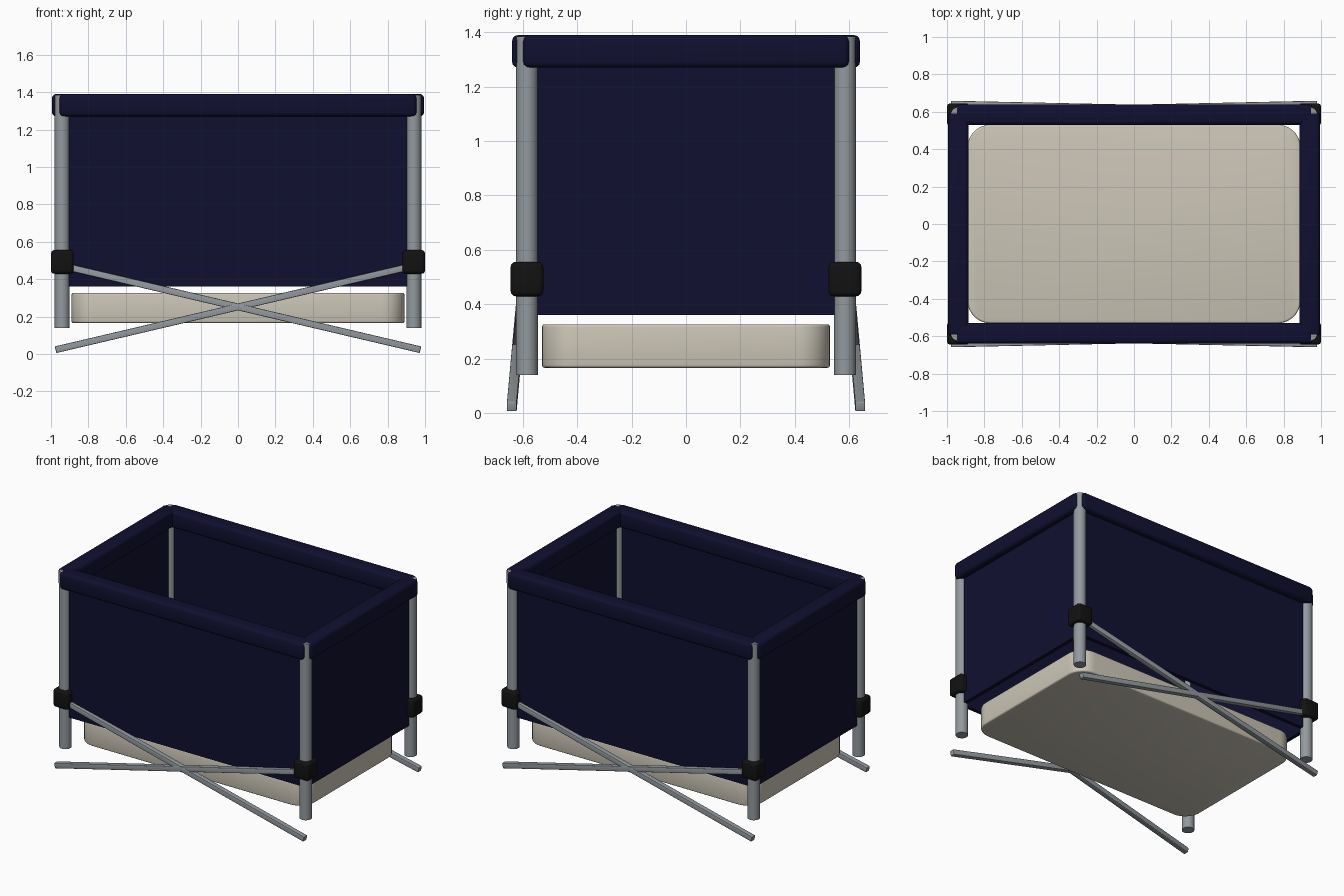
import bpy, bmesh, math
from mathutils import Vector

if "Cube" in bpy.data.objects:
    bpy.data.objects.remove(bpy.data.objects["Cube"], do_unlink=True)


def material(name, rgb):
    m = bpy.data.materials.new(name)
    m.use_nodes = True
    m.diffuse_color = (*rgb, 1)
    bsdf = next(n for n in m.node_tree.nodes if n.type == "BSDF_PRINCIPLED")
    bsdf.inputs["Base Color"].default_value = (*rgb, 1)
    bsdf.inputs["Roughness"].default_value = 0.7
    return m


NAVY = material("navy fabric", (0.005, 0.005, 0.03))
CREAM = material("cream mattress", (0.6, 0.56, 0.47))
STEEL = material("grey metal", (0.29, 0.32, 0.34))
BLACK = material("black plastic", (0.006, 0.006, 0.006))


def finish(bm, name, mat, location=(0, 0, 0)):
    mesh = bpy.data.meshes.new(name)
    bm.to_mesh(mesh)
    bm.free()
    mesh.materials.append(mat)
    ob = bpy.data.objects.new(name, mesh)
    ob.location = location
    bpy.context.collection.objects.link(ob)
    bpy.ops.object.select_all(action="DESELECT")
    ob.select_set(True)
    bpy.context.view_layer.objects.active = ob
    bpy.ops.object.shade_smooth_by_angle(angle=math.radians(35))
    return ob


def box(name, mat, centre, size, bevel=0.0, corner=0.0):
    """Box with optional rounded upright corners and softened edges."""
    bm = bmesh.new()
    bmesh.ops.create_cube(bm, size=1)
    bmesh.ops.scale(bm, vec=size, verts=bm.verts)
    if corner:
        upright = [e for e in bm.edges if abs(e.verts[0].co.z - e.verts[1].co.z) > 1e-4]
        bmesh.ops.bevel(bm, geom=upright, offset=corner, segments=8, profile=0.5, affect="EDGES")
    if bevel:
        edges = [e for e in bm.edges if e.calc_face_angle(0) > 1]
        bmesh.ops.bevel(bm, geom=edges, offset=bevel, segments=3, profile=0.5, affect="EDGES")
    return finish(bm, name, mat, centre)


def brace(name, start, end, width):
    """Slim square bar between two points."""
    a, b = Vector(start), Vector(end)
    ob = box(name, STEEL, (a + b) / 2, (width, width, (b - a).length), bevel=0.004)
    ob.rotation_mode = "QUATERNION"
    ob.rotation_quaternion = (b - a).to_track_quat("Z", "Y")


LEG_X, LEG_Y = 0.94, 0.585
sides = {-1: "right", 1: "left"}
ends = {-1: "front", 1: "back"}

# Corner posts and their clamps
for sx, side in sides.items():
    for sy, end in ends.items():
        bm = bmesh.new()
        bmesh.ops.create_cone(bm, cap_ends=True, segments=24, radius1=0.04, radius2=0.04, depth=1.245)
        finish(bm, f"{end}_{side}_leg", STEEL, (sx * LEG_X, sy * LEG_Y, 0.7625))
        box(f"{end}_{side}_clamp", BLACK, (sx * LEG_X, sy * LEG_Y, 0.4925), (0.12, 0.12, 0.127), bevel=0.018)

# Front and back: padded rail, fabric wall and crossed braces
for sy, end in ends.items():
    box(f"{end}_rail", NAVY, (0, sy * LEG_Y, 1.33), (1.91, 0.11, 0.12), bevel=0.022)
    box(f"{end}_wall", NAVY, (0, sy * LEG_Y, 0.83), (1.84, 0.025, 0.94))
    for sx, side in sides.items():
        brace(f"{end}_{side}_brace", (sx * LEG_X, sy * 0.6, 0.472), (-sx * 0.975, sy * 0.641, 0.023), 0.036)

# Ends: padded rail and fabric wall
for sx, side in sides.items():
    box(f"{side}_rail", NAVY, (sx * LEG_X, 0, 1.33), (0.11, 1.2, 0.12), bevel=0.022)
    box(f"{side}_wall", NAVY, (sx * LEG_X, 0, 0.83), (0.025, 1.13, 0.94))

# Mattress
box("mattress", CREAM, (0, 0, 0.246), (1.78, 1.06, 0.16), bevel=0.01, corner=0.12)
